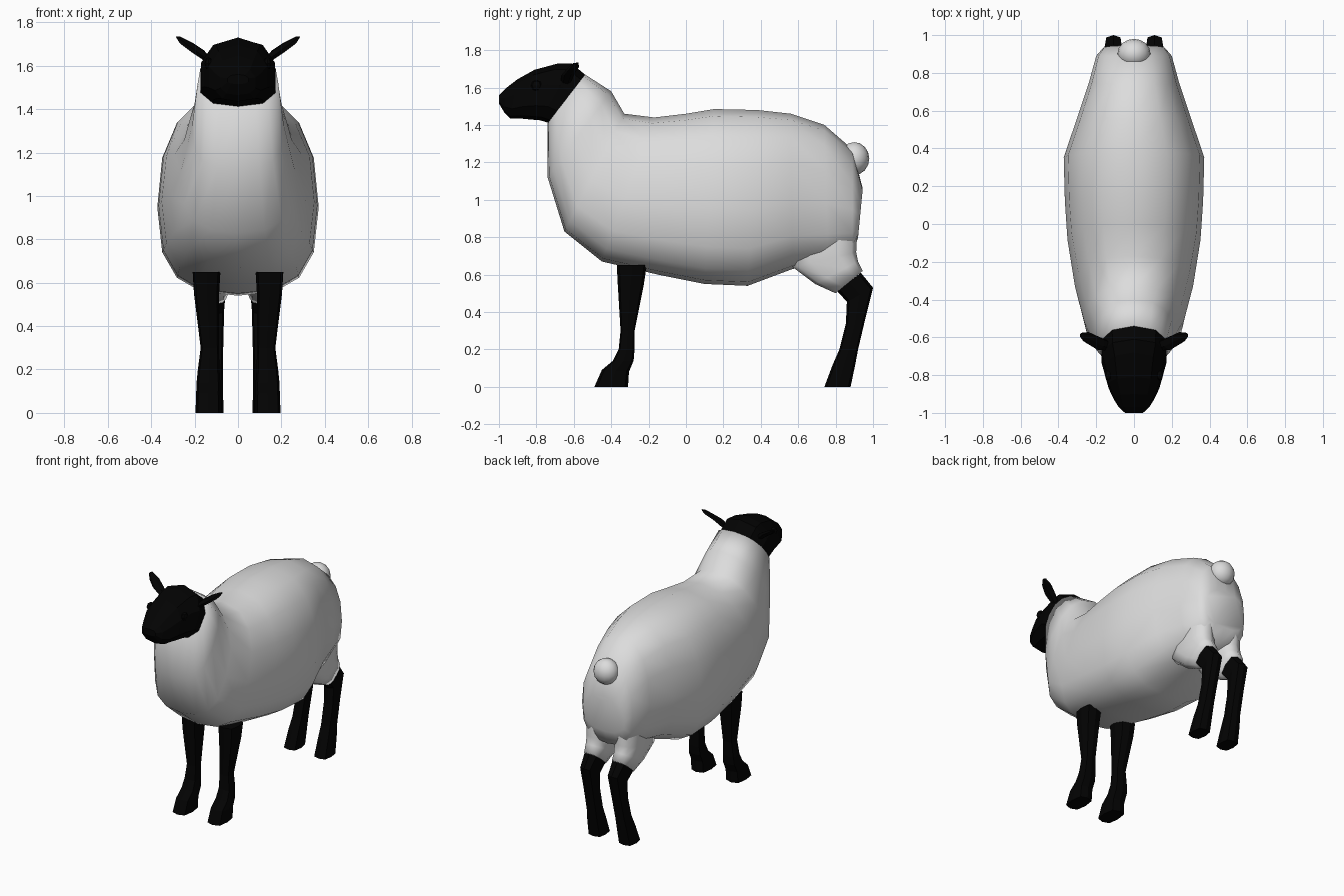
import bpy, bmesh, math
from mathutils import Vector

cube = bpy.data.objects.get("Cube")
if cube:
    bpy.data.objects.remove(cube, do_unlink=True)


def material(name, value):
    m = bpy.data.materials.new(name)
    m.use_nodes = True
    colour = (value, value, value, 1)
    m.diffuse_color = colour
    bsdf = m.node_tree.nodes["Principled BSDF"]
    bsdf.inputs["Base Color"].default_value = colour
    bsdf.inputs["Roughness"].default_value = 0.8
    return m


wool = material("wool_white", 0.72)
black = material("skin_black", 0.0008)


def finish(name, bm, mat, smooth, mirror):
    bmesh.ops.recalc_face_normals(bm, faces=bm.faces)
    for f in bm.faces:
        f.smooth = smooth
    mesh = bpy.data.meshes.new(name)
    bm.to_mesh(mesh)
    bm.free()
    mesh.materials.append(mat)
    ob = bpy.data.objects.new(name, mesh)
    bpy.context.collection.objects.link(ob)
    if mirror:
        ob.modifiers.new("Mirror", "MIRROR").use_mirror_merge = False


def power(v, p):
    return math.copysign(abs(v) ** (2 / p), v)


def loft(name, rings, mat, sides=8, p=2.5, sag=0, smooth=False, mirror=False):
    """Each ring: (y, z) of one edge, (y, z) of the other, half width, centre x.
    Sag moves the widest point towards the second edge."""
    bm = bmesh.new()
    loops = []
    for a, b, w, cx in rings:
        a, b = Vector((cx, *a)), Vector((cx, *b))
        mid, half = (a + b) / 2, (a - b) / 2
        loop = []
        for i in range(sides):
            t = math.tau * i / sides
            along = power(math.cos(t), p) - sag * math.sin(t) ** 2
            side = Vector((w * power(math.sin(t), p), 0, 0))
            loop.append(bm.verts.new(mid + half * along + side))
        loops.append(loop)
    for l, m in zip(loops, loops[1:]):
        for i in range(sides):
            j = (i + 1) % sides
            bm.faces.new((l[i], l[j], m[j], m[i]))
    bm.faces.new(loops[0])
    bm.faces.new(loops[-1])
    finish(name, bm, mat, smooth, mirror)


def ball(name, centre, size, mat, segments, smooth, mirror=False):
    bm = bmesh.new()
    bmesh.ops.create_uvsphere(bm, u_segments=segments, v_segments=segments // 2, radius=1)
    bmesh.ops.scale(bm, vec=size, verts=bm.verts)
    bmesh.ops.translate(bm, vec=centre, verts=bm.verts)
    finish(name, bm, mat, smooth, mirror)


# Woolly body, from the neck opening to the rump
loft("woolly_body", [
    ((-.54, 1.67), (-.74, 1.41), .185, 0),
    ((-.40, 1.58), (-.74, 1.12), .212, 0),
    ((-.33, 1.46), (-.65, .83), .265, 0),
    ((-.17, 1.44), (-.45, .67), .313, 0),
    ((.00, 1.46), (-.15, .60), .352, 0),
    ((.15, 1.485), (.10, .55), .366, 0),
    ((.38, 1.48), (.33, .54), .372, 0),
    ((.56, 1.46), (.57, .63), .30, 0),
    ((.74, 1.40), (.76, .66), .238, 0),
    ((.89, 1.27), (.89, .70), .2, 0),
    ((.945, 1.06), (.92, .80), .165, 0),
], wool, sides=16, p=2.5, sag=.13, smooth=True)

# Woolly haunches
loft("haunches", [
    ((.62, 1.0), (.88, 1.0), .05, .11),
    ((.57, .80), (.915, .82), .085, .108),
    ((.57, .64), (.91, .72), .082, .11),
    ((.69, .55), (.92, .67), .072, .112),
    ((.80, .50), (.945, .62), .062, .11),
], wool, sides=10, p=2.8, smooth=True, mirror=True)

# Round tail
ball("tail", (0, .9, 1.22), (.088, .08, .088), wool, 16, True)

# Head with blunt muzzle
loft("head", [
    ((-.535, 1.665), (-.73, 1.41), .18, 0),
    ((-.61, 1.728), (-.78, 1.425), .178, 0),
    ((-.68, 1.73), (-.84, 1.43), .16, 0),
    ((-.81, 1.695), (-.89, 1.435), .14, 0),
    ((-.90, 1.645), (-.94, 1.435), .11, 0),
    ((-.965, 1.595), (-.97, 1.465), .085, 0),
    ((-1.0, 1.56), (-1.0, 1.515), .05, 0),
], black, sides=10, p=2.4, sag=.15)

# Ears
loft("ears", [
    ((-.67, 1.62), (-.62, 1.62), .025, .13),
    ((-.667, 1.665), (-.595, 1.675), .036, .19),
    ((-.637, 1.70), (-.572, 1.71), .032, .24),
    ((-.605, 1.73), (-.575, 1.735), .012, .275),
], black, sides=6, p=2, mirror=True)

# Eyes
ball("eyes", (.136, -.80, 1.61), (.018, .03, .03), black, 8, False, True)

# Front legs
loft("front_legs", [
    ((-.37, .65), (-.21, .65), .064, .145),
    ((-.365, .55), (-.225, .55), .058, .145),
    ((-.35, .30), (-.275, .30), .042, .13),
    ((-.36, .20), (-.275, .20), .05, .135),
    ((-.39, .14), (-.28, .14), .055, .136),
    ((-.45, .09), (-.305, .08), .056, .137),
    ((-.49, 0), (-.31, 0), .058, .138),
], black, p=3.5, mirror=True)

# Hind legs
loft("hind_legs", [
    ((.81, .51), (.935, .61), .057, .11),
    ((.86, .455), (1.0, .53), .046, .109),
    ((.855, .34), (.96, .37), .043, .11),
    ((.82, .20), (.92, .20), .043, .113),
    ((.785, .12), (.905, .12), .048, .117),
    ((.74, 0), (.88, 0), .053, .12),
], black, p=3.5, mirror=True)
